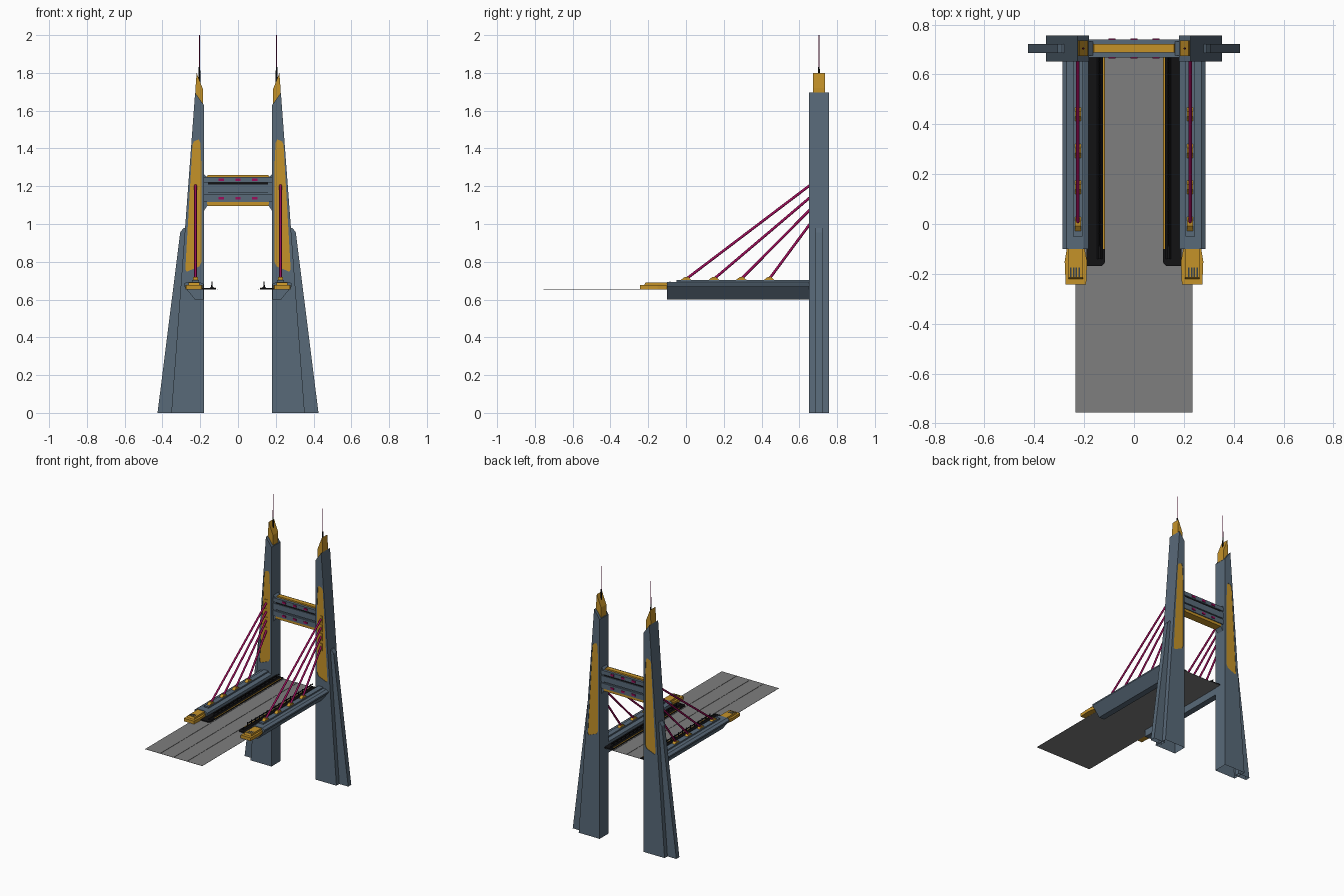
import bpy, bmesh, math
from mathutils import Vector

if "Cube" in bpy.data.objects:
    bpy.data.objects.remove(bpy.data.objects["Cube"])


def mat(name, rgb):
    m = bpy.data.materials.new(name)
    m.diffuse_color = (*rgb, 1)
    m.use_nodes = True
    m.node_tree.nodes["Principled BSDF"].inputs["Base Color"].default_value = m.diffuse_color
    return m


STEEL = mat("steel_blue_grey", (0.098, 0.142, 0.190))
GOLD = mat("ochre_gold", (0.56, 0.29, 0.022))
BLACK = mat("near_black", (0.006, 0.006, 0.007))
ROAD = mat("road_grey", (0.21, 0.21, 0.21))
PURPLE = mat("cable_magenta", (0.33, 0.004, 0.10))
DARK = mat("dark_steel", (0.04, 0.055, 0.07))


def finish(bm, name, material):
    bmesh.ops.recalc_face_normals(bm, faces=bm.faces)
    me = bpy.data.meshes.new(name)
    bm.to_mesh(me)
    bm.free()
    me.materials.append(material)
    ob = bpy.data.objects.new(name, me)
    bpy.context.collection.objects.link(ob)
    return ob


def prism(name, pts, a, b, axis, material, s=1):
    """Extrude a 2D profile from a to b along an axis; s = -1 mirrors it in x."""
    def place(p, t):
        v = {'x': (t, p[0], p[1]), 'y': (p[0], t, p[1]), 'z': (p[0], p[1], t)}[axis]
        return (v[0] * s, v[1], v[2])
    bm = bmesh.new()
    lo = [bm.verts.new(place(p, a)) for p in pts]
    hi = [bm.verts.new(place(p, b)) for p in pts]
    n = len(pts)
    bm.faces.new(lo)
    bm.faces.new(hi[::-1])
    for i in range(n):
        bm.faces.new((lo[i], lo[(i + 1) % n], hi[(i + 1) % n], hi[i]))
    return finish(bm, name, material)


def box(name, x0, x1, y0, y1, z0, z1, material, s=1):
    return prism(name, [(x0, y0), (x1, y0), (x1, y1), (x0, y1)], z0, z1, 'z', material, s)


def rod(name, p, q, r0, r1, material, sides=16):
    p, q = Vector(p), Vector(q)
    bm = bmesh.new()
    bmesh.ops.create_cone(bm, cap_ends=True, segments=sides, radius1=r0, radius2=r1, depth=(q - p).length)
    for f in bm.faces:
        f.smooth = len(f.verts) == 4
    ob = finish(bm, name, material)
    ob.rotation_mode = 'QUATERNION'
    ob.rotation_quaternion = (q - p).to_track_quat('Z', 'Y')
    ob.location = (p + q) / 2
    return ob


def recess_and_open(ob, cutters):
    """Cut the panel recesses, then drop the underside so the leg is hollow."""
    for c in cutters:
        m = ob.modifiers.new("recess", 'BOOLEAN')
        m.operation, m.solver, m.object = 'DIFFERENCE', 'EXACT', c
    dg = bpy.context.evaluated_depsgraph_get()
    bm = bmesh.new()
    bm.from_mesh(ob.evaluated_get(dg).to_mesh())
    ob.modifiers.clear()
    low = [f for f in bm.faces if all(v.co.z < 0.001 for v in f.verts)]
    bmesh.ops.delete(bm, geom=low, context='FACES')
    for f in bm.faces:
        f.material_index = 0
    bm.to_mesh(ob.data)
    bm.free()
    for c in cutters:
        bpy.data.objects.remove(c)


Y0, Y1, YC = 0.652, 0.756, 0.704
for s, side in ((1, "right"), (-1, "left")):
    # tower leg with recessed gold panels on front and back
    tower = prism(f"tower_{side}", [(0.181, 0), (0.353, 0), (0.227, 1.695), (0.181, 1.63)], Y0, Y1, 'y', STEEL, s)
    panel = [(0.193, 0.80), (0.205, 0.775), (0.270, 0.748), (0.279, 0.758), (0.241, 1.42),
             (0.234, 1.437), (0.208, 1.448), (0.199, 1.43), (0.193, 1.30)]
    recess_and_open(tower, [prism("panel_cutter", panel, a, b, 'y', STEEL, s)
                            for a, b in ((Y0 - 0.02, Y0 + 0.006), (Y1 - 0.006, Y1 + 0.02))])
    prism(f"front_panel_{side}", panel, Y0 + 0.003, Y0 + 0.006, 'y', GOLD, s)
    prism(f"back_panel_{side}", panel, Y1 - 0.006, Y1 - 0.003, 'y', GOLD, s)

    # outer buttress, gold cap and mast
    butt = prism(f"buttress_{side}", [(0.33, 0), (0.426, 0), (0.306, 0.955), (0.288, 0.98), (0.26, 0.98)],
                 0.686, 0.722, 'y', STEEL, s)
    recess_and_open(butt, [])
    prism(f"tower_cap_{side}", [(0.184, 1.60), (0.225, 1.60), (0.225, 1.72), (0.219, 1.80), (0.184, 1.71)],
          0.673, 0.735, 'y', GOLD, s)
    rod(f"mast_base_{side}", (0.204 * s, YC, 1.72), (0.204 * s, YC, 1.83), 0.005, 0.004, BLACK)
    rod(f"mast_{side}", (0.204 * s, YC, 1.81), (0.204 * s, YC, 2.0), 0.003, 0.002, PURPLE)

    # cantilever arm beside the road
    arm = [(0.183, 0.60), (0.228, 0.60), (0.287, 0.672), (0.287, 0.682), (0.270, 0.694),
           (0.203, 0.694), (0.183, 0.682)]
    prism(f"arm_{side}", arm, -0.10, 0.66, 'y', STEEL, s)
    box(f"arm_top_rail_{side}", 0.206, 0.244, -0.05, 0.655, 0.69, 0.704, STEEL, s)

    # gold nose with dark slots
    prism(f"arm_nose_{side}", [(0.192, -0.243), (0.274, -0.243), (0.278, -0.15), (0.268, -0.09),
                               (0.200, -0.09), (0.188, -0.15)], 0.653, 0.676, 'z', GOLD, s)
    prism(f"nose_top_{side}", [(-0.222, 0.672), (-0.09, 0.672), (-0.09, 0.690), (-0.215, 0.690)],
          0.205, 0.262, 'x', GOLD, s)
    for i in range(4):
        x = 0.217 + i * 0.011
        box(f"nose_slot_{side}_{i}", x, x + 0.006, -0.212, -0.175, 0.688, 0.691, DARK, s)

    # stay cables with pads on the arm and sockets on the tower
    for i, (y, z) in enumerate(((0.0, 1.205), (0.147, 1.14), (0.292, 1.075), (0.440, 1.00))):
        x = 0.225
        rod(f"cable_{side}_{i}", (x * s, y, 0.708), (x * s, Y0 + 0.004, z), 0.007, 0.007, PURPLE)
        prism(f"cable_pad_{side}_{i}", [(y - 0.03, 0.702), (y + 0.03, 0.702), (y + 0.012, 0.719),
                                        (y - 0.008, 0.719)], x - 0.012, x + 0.012, 'x', GOLD, s)
        box(f"cable_socket_{side}_{i}", x - 0.011, x + 0.011, Y0 - 0.001, Y0 + 0.004, z - 0.03, z + 0.024, GOLD, s)

    # walkway with kerb, gold edge line, posts and handrail
    prism(f"walkway_{side}", [(0.117, -0.155), (0.129, -0.168), (0.19, -0.168), (0.19, 0.70), (0.117, 0.70)],
          0.654, 0.661, 'z', BLACK, s)
    prism(f"railing_kerb_{side}", [(0.126, 0.660), (0.150, 0.660), (0.142, 0.670), (0.134, 0.670)],
          -0.14, 0.68, 'y', BLACK, s)
    box(f"walkway_line_{side}", 0.119, 0.125, -0.10, 0.68, 0.660, 0.663, GOLD, s)
    box(f"handrail_{side}", 0.1355, 0.1405, -0.09, 0.68, 0.684, 0.690, BLACK, s)
    for i in range(17):
        y = -0.085 + i * 0.046
        rod(f"railing_post_{side}_{i}", (0.138 * s, y, 0.666), (0.138 * s, y, 0.696), 0.004, 0.003, BLACK, 8)

    # flared bracket joining crossbeam to tower
    prism(f"beam_bracket_{side}", [(0.19, 1.065), (0.184, 1.065), (0.160, 1.10), (0.160, 1.245),
                                   (0.184, 1.268), (0.19, 1.268)], 0.676, 0.732, 'y', STEEL, s)

# road sheet, very thin, with raised seams
box("road_deck", -0.235, 0.235, -0.756, 0.70, 0.652, 0.6535, ROAD)
for i, x in enumerate((-0.11, 0.0, 0.11)):
    box(f"lane_seam_{i}", x - 0.001, x + 0.001, -0.755, 0.70, 0.653, 0.6555, ROAD)

# crossbeam: two flanges around a recessed web
box("beam_web", -0.186, 0.186, 0.680, 0.728, 1.11, 1.25, STEEL)
box("beam_middle", -0.186, 0.186, 0.671, 0.737, 1.165, 1.208, STEEL)
for name, z0, z1 in (("lower", 1.116, 1.155), ("upper", 1.220, 1.250)):
    box(f"beam_{name}_flange", -0.186, 0.186, 0.668, 0.740, z0, z1, STEEL)
    for i in (-1, 0, 1):
        zc = (z0 + z1) / 2
        x = i * 0.088
        for y in (0.667, 0.741):
            box(f"beam_light_{name}_{i}_{y}", x - 0.014, x + 0.014, y - 0.003, y + 0.003,
                zc - 0.007, zc + 0.007, PURPLE)
box("beam_groove", -0.184, 0.184, 0.677, 0.731, 1.208, 1.220, BLACK)
prism("beam_gold_top", [(-0.165, 1.248), (0.165, 1.248), (0.16, 1.260), (-0.16, 1.260)], 0.688, 0.721, 'y', GOLD)
prism("beam_gold_bottom", [(-0.160, 1.096), (0.160, 1.096), (0.166, 1.12), (-0.166, 1.12)], 0.674, 0.734, 'y', GOLD)
